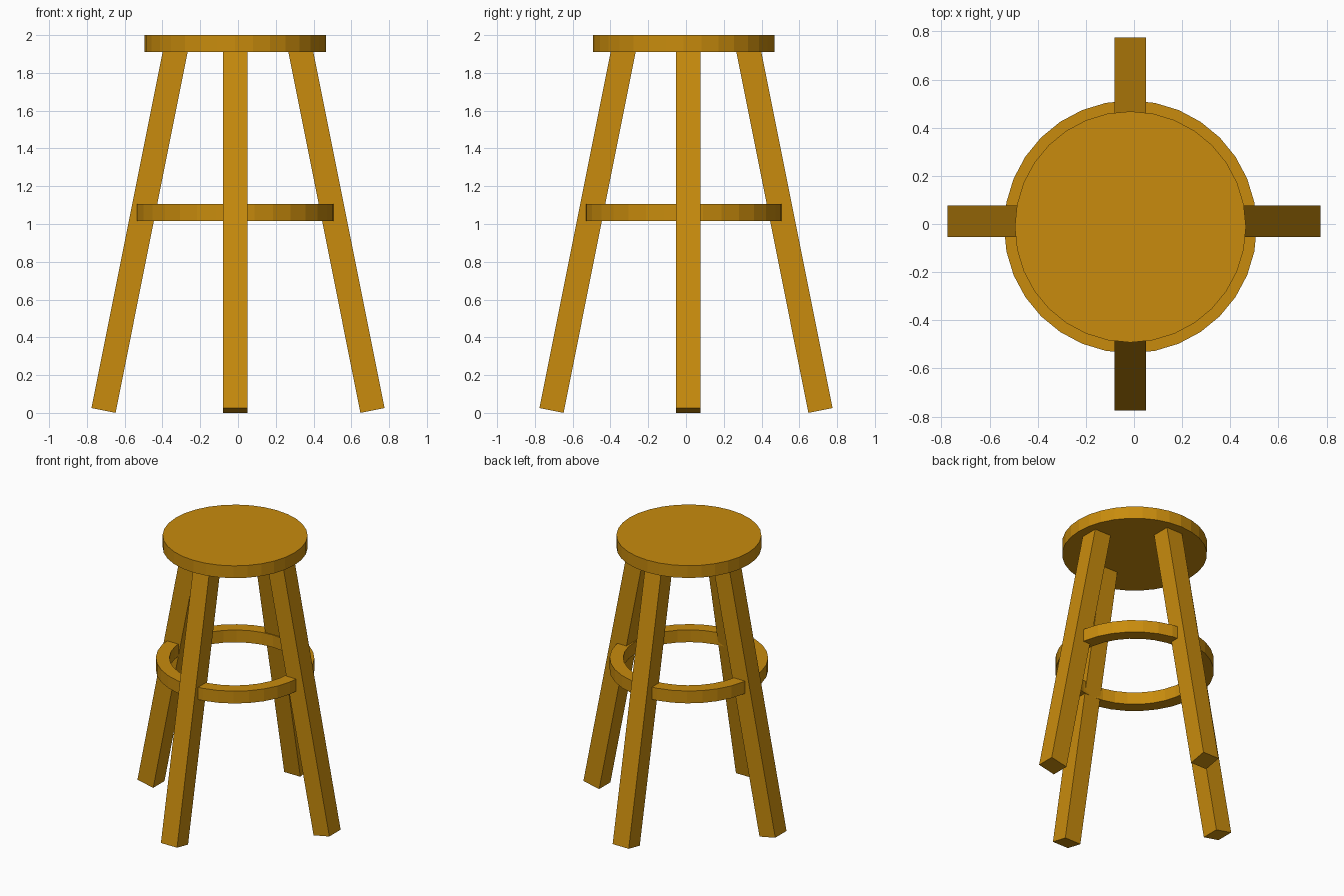
import bpy, bmesh, math
from mathutils import Matrix, Vector

if "Cube" in bpy.data.objects:
    bpy.data.objects.remove(bpy.data.objects["Cube"])

wood = bpy.data.materials.new("warm golden wood")
wood.diffuse_color = (0.58, 0.26, 0.004, 1)
wood.use_nodes = True
wood.node_tree.nodes["Principled BSDF"].inputs["Base Color"].default_value = wood.diffuse_color

SIDES = 32
CX, CY = -0.015, -0.012          # seat and ring sit slightly off centre
LEG_W = 0.13


def add_object(name, bm):
    bmesh.ops.recalc_face_normals(bm, faces=bm.faces)
    mesh = bpy.data.meshes.new(name)
    bm.to_mesh(mesh)
    bm.free()
    mesh.materials.append(wood)
    obj = bpy.data.objects.new(name, mesh)
    bpy.context.collection.objects.link(obj)
    return obj


# Round seat
bm = bmesh.new()
bmesh.ops.create_cone(bm, cap_ends=True, segments=SIDES, radius1=0.48, radius2=0.48,
                      depth=0.09,
                      matrix=Matrix.Translation((CX, CY, 1.955))
                      @ Matrix.Rotation(math.pi / SIDES * 2, 4, 'Z'))
add_object("seat", bm)

# Foot ring: square profile swept around the centre
bm = bmesh.new()
profile = [(0.435, 1.015), (0.525, 1.015), (0.525, 1.105), (0.435, 1.105)]
loops = []
for i in range(SIDES):
    a = 2 * math.pi * i / SIDES
    loops.append([bm.verts.new((CX + r * math.cos(a), CY + r * math.sin(a), z))
                  for r, z in profile])
for i in range(SIDES):
    p, q = loops[i], loops[(i + 1) % SIDES]
    for k in range(4):
        m = (k + 1) % 4
        bm.faces.new((p[k], q[k], q[m], p[m]))
add_object("foot_ring", bm)


# Splayed square legs
def leg(name, direction, offset):
    d = Vector(direction)
    bottom = d * 0.712 + Vector(offset) + Vector((0, 0, 0.013))
    top = d * 0.329 + Vector(offset) + Vector((0, 0, 1.93))
    axis = (top - bottom).normalized()
    side = Vector((0, 0, 1)).cross(d)
    out = side.cross(axis)
    rot = Matrix((out, side, axis)).transposed().to_4x4()
    size = Matrix.Diagonal((LEG_W, LEG_W, (top - bottom).length, 1))
    bm = bmesh.new()
    bmesh.ops.create_cube(bm, size=1,
                          matrix=Matrix.Translation((top + bottom) / 2) @ rot @ size)
    add_object(name, bm)


leg("front_leg", (0, -1, 0), (-0.015, 0, 0))
leg("back_leg", (0, 1, 0), (-0.015, 0, 0))
leg("left_leg", (-1, 0, 0), (0, 0.012, 0))
leg("right_leg", (1, 0, 0), (0, 0.012, 0))
